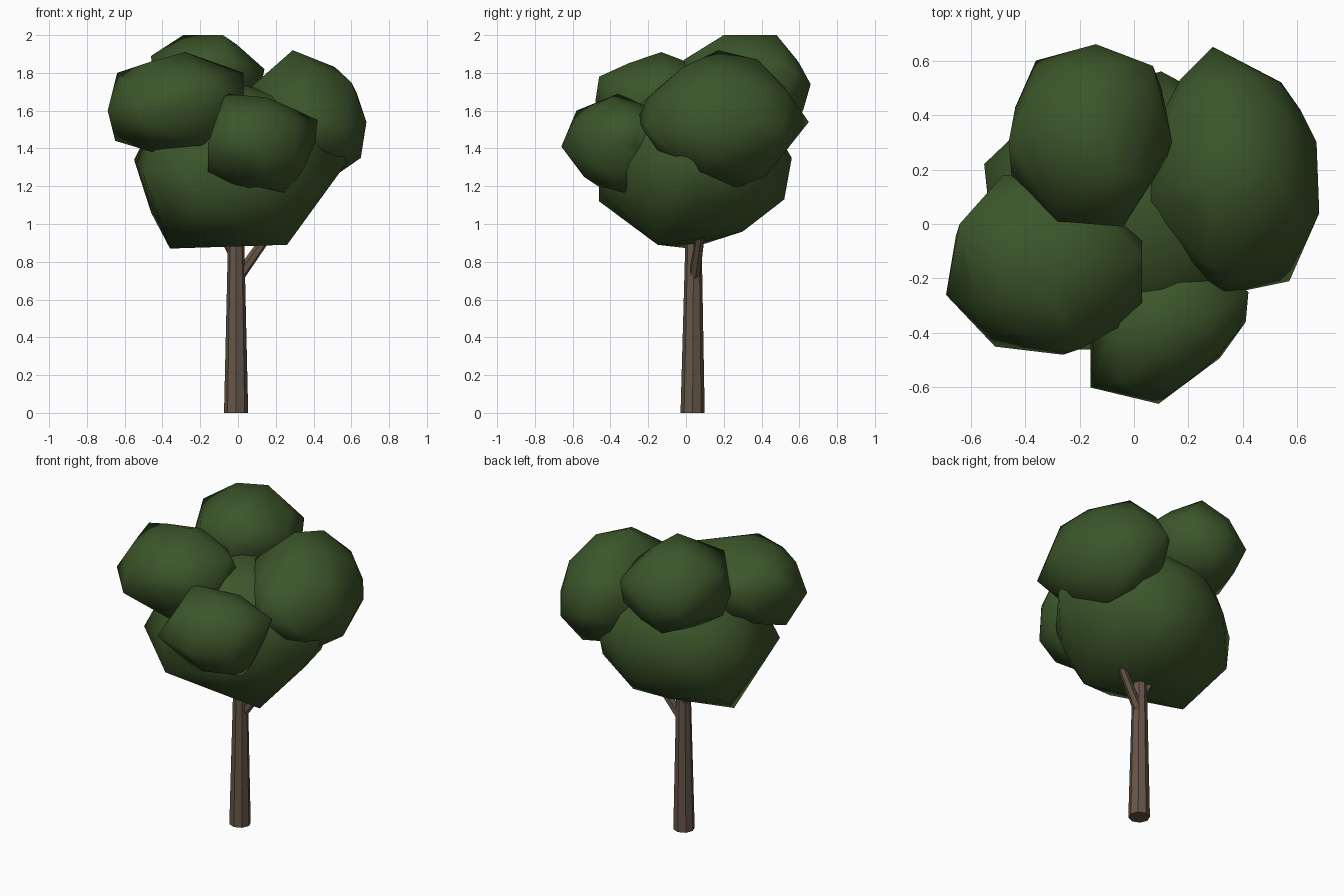
import bpy, bmesh
from mathutils import Vector


def material(name, rgb):
    m = bpy.data.materials.new(name)
    m.diffuse_color = (*rgb, 1)
    return m


leaf = material("leaf green", (0.045, 0.092, 0.023))
bark = material("bark brown", (0.132, 0.092, 0.064))


def finish(bm, name, mat, smooth):
    bmesh.ops.recalc_face_normals(bm, faces=bm.faces)
    for f in bm.faces:
        f.smooth = smooth
    me = bpy.data.meshes.new(name)
    bm.to_mesh(me)
    bm.free()
    me.materials.append(mat)
    bpy.context.collection.objects.link(bpy.data.objects.new(name, me))


def clump(name, centre, radii, corners):
    """Convex low-poly ellipsoid with its nearest points pulled to a few corners."""
    bm = bmesh.new()
    bmesh.ops.create_icosphere(bm, subdivisions=2, radius=1)
    c, r = Vector(centre), Vector(radii)
    free = [c + v.co * r for v in bm.verts]
    bm.clear()
    points = [Vector(p) for p in corners]
    for p in points:
        free.remove(min(free, key=lambda q: (q - p).length))
    for p in points + free:
        bm.verts.new(p)
    bmesh.ops.convex_hull(bm, input=bm.verts)
    loose = [v for v in bm.verts if not v.link_faces]
    bmesh.ops.delete(bm, geom=loose, context='VERTS')
    finish(bm, name, leaf, True)


def limb(name, a, b, r1, r2, sides):
    """Tapered prism from a to b."""
    a, b = Vector(a), Vector(b)
    bm = bmesh.new()
    bmesh.ops.create_cone(bm, cap_ends=True, segments=sides, radius1=r1,
                          radius2=r2, depth=(b - a).length)
    rot = (b - a).to_track_quat('Z', 'Y')
    for v in bm.verts:
        v.co = rot @ v.co + (a + b) / 2
    finish(bm, name, bark, False)


# Trunk and branches
limb("trunk", (-0.01, 0.035, 0), (-0.01, 0.04, 0.96), 0.064, 0.042, 8)
limb("right_branch", (0.01, 0.045, 0.73), (0.18, 0.08, 0.97), 0.03, 0.024, 6)
limb("left_branch", (-0.02, 0.05, 0.83), (-0.10, 0.07, 0.97), 0.025, 0.02, 6)

# Foliage clumps
clump("core_foliage", (0, 0.05, 1.32), (0.53, 0.49, 0.42), [
    (-0.36, 0.02, 0.87), (0.26, -0.15, 0.89), (-0.46, 0.30, 1.06),
    (-0.55, 0.22, 1.34), (0.58, 0.0, 1.33), (0.42, 0.08, 1.11),
    (-0.20, -0.46, 1.12), (0.1, -0.46, 1.22), (0.17, 0.30, 0.96),
    (0.0, 0.52, 1.13), (0.1, 0.56, 1.35), (0.0, 0.08, 0.90),
    (-0.5, -0.25, 1.26)])
clump("left_foliage", (-0.33, -0.14, 1.64), (0.34, 0.32, 0.25), [
    (-0.69, -0.26, 1.60), (-0.64, 0.0, 1.80), (-0.65, -0.1, 1.44),
    (-0.51, -0.45, 1.55), (-0.26, -0.48, 1.65), (-0.28, -0.13, 1.91),
    (0.03, -0.12, 1.80), (0.03, -0.33, 1.62), (-0.45, -0.2, 1.38),
    (-0.48, 0.18, 1.70), (-0.46, -0.25, 1.86), (-0.2, -0.46, 1.78),
    (-0.15, -0.35, 1.39), (0.03, -0.03, 1.66)])
clump("back_foliage", (-0.16, 0.33, 1.73), (0.29, 0.32, 0.26), [
    (-0.14, 0.66, 1.74), (0.07, 0.58, 1.80), (-0.36, 0.60, 1.70),
    (-0.46, 0.30, 1.89), (-0.45, 0.18, 1.70), (-0.28, 0.01, 1.87),
    (-0.04, -0.01, 1.87), (0.14, 0.30, 1.82), (-0.29, 0.40, 2.0),
    (-0.08, 0.20, 2.0), (-0.12, 0.48, 2.0), (-0.19, 0.52, 1.5),
    (0.10, 0.50, 1.62), (-0.44, 0.25, 1.58), (-0.2, 0.62, 1.6)])
clump("right_foliage", (0.35, 0.19, 1.55), (0.31, 0.41, 0.33), [
    (0.29, 0.65, 1.54), (0.54, 0.52, 1.42), (0.29, 0.17, 1.92),
    (0.68, 0.04, 1.54), (0.67, 0.30, 1.52), (0.61, 0.42, 1.52),
    (0.57, -0.21, 1.50), (0.33, -0.26, 1.55), (0.65, 0.15, 1.35),
    (0.42, 0.26, 1.19), (0.35, 0.38, 1.87), (0.60, 0.04, 1.75),
    (0.04, 0.08, 1.70), (0.18, -0.09, 1.66), (0.50, 0.05, 1.26),
    (0.45, 0.42, 1.25), (0.17, 0.53, 1.6), (0.36, -0.2, 1.67)])
clump("front_foliage", (0.12, -0.35, 1.42), (0.27, 0.27, 0.24), [
    (0.09, -0.66, 1.41), (-0.16, -0.60, 1.42), (-0.16, -0.42, 1.28),
    (-0.07, -0.36, 1.69), (0.42, -0.25, 1.55), (0.41, -0.36, 1.43),
    (0.25, -0.29, 1.15), (0.28, -0.51, 1.38), (0.15, -0.40, 1.67),
    (0.0, -0.42, 1.17), (-0.05, -0.58, 1.60), (0.15, -0.54, 1.25)])
